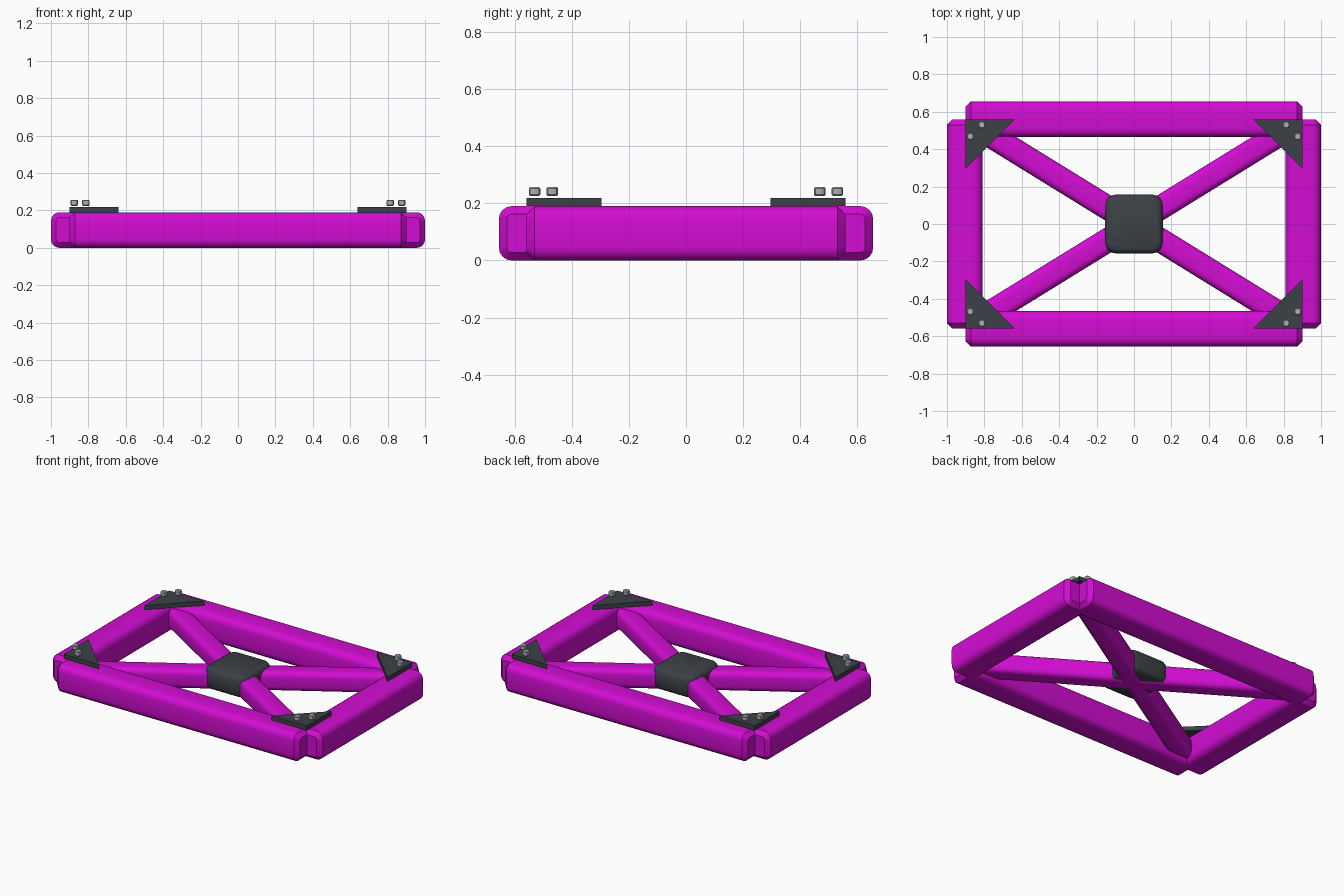
import bpy, bmesh
from math import sin, cos, pi, atan2, hypot
from mathutils import Matrix, Vector

cube = bpy.data.objects.get("Cube")
if cube:
    bpy.data.objects.remove(cube, do_unlink=True)


def material(name, rgb):
    m = bpy.data.materials.new(name)
    m.use_nodes = True
    m.diffuse_color = (*rgb, 1)
    m.node_tree.nodes["Principled BSDF"].inputs["Base Color"].default_value = (*rgb, 1)
    return m


MAGENTA = material("magenta paint", (0.65, 0.004, 0.65))
CHARCOAL = material("charcoal", (0.046, 0.052, 0.062))
STEEL = material("steel", (0.4, 0.43, 0.46))


def finish(name, bm, mat, matrix=Matrix()):
    bmesh.ops.recalc_face_normals(bm, faces=bm.faces)
    bm.transform(matrix)
    mesh = bpy.data.meshes.new(name)
    bm.to_mesh(mesh)
    bm.free()
    mesh.materials.append(mat)
    obj = bpy.data.objects.new(name, mesh)
    bpy.context.collection.objects.link(obj)
    bpy.ops.object.select_all(action='DESELECT')
    obj.select_set(True)
    bpy.context.view_layer.objects.active = obj
    bpy.ops.object.shade_smooth_by_angle(angle=pi / 5)
    return obj


def rounded_outline(w, h, r, inset, steps):
    """Rounded rectangle points, shrunk by inset."""
    hw, hh = w / 2 - inset, h / 2 - inset
    r = max(r - inset, 0.006)
    pts = []
    for q, (sx, sy) in enumerate(((1, 1), (-1, 1), (-1, -1), (1, -1))):
        for i in range(steps + 1):
            a = (q + i / steps) * pi / 2
            pts.append((sx * (hw - r) + r * cos(a), sy * (hh - r) + r * sin(a)))
    return pts


def rounded_bar(name, w, h, r, length, ends, mat, matrix, steps=4):
    """Bar along local z; ends lists (distance from end, inset)."""
    bm = bmesh.new()
    levels = [(-length / 2 + d, k) for d, k in ends]
    levels += [(-z, k) for z, k in reversed(levels)]
    rings = [[bm.verts.new((x, y, z)) for x, y in rounded_outline(w, h, r, k, steps)]
             for z, k in levels]
    for lo, hi in zip(rings, rings[1:]):
        n = len(lo)
        for i in range(n):
            j = (i + 1) % n
            bm.faces.new((lo[i], lo[j], hi[j], hi[i]))
    bm.faces.new(rings[0])
    bm.faces.new(rings[-1])
    return finish(name, bm, mat, matrix)


def lying(x, y, z, angle):
    """Places a bar horizontally, heading along the given angle."""
    return (Matrix.Translation((x, y, z)) @ Matrix.Rotation(angle, 4, 'Z')
            @ Matrix.Rotation(pi / 2, 4, 'Y'))


CHAMFER = [(0, 0.028), (0.028, 0)]
MID = 0.095

# Outer frame rails
for side, s in (("front", -1), ("back", 1)):
    rounded_bar(side + "_rail", 0.19, 0.19, 0.045, 1.8, CHAMFER, MAGENTA,
                lying(0, s * 0.56, MID, 0))
for side, s in (("left", 1), ("right", -1)):
    rounded_bar(side + "_rail", 0.19, 0.19, 0.045, 1.115, CHAMFER, MAGENTA,
                lying(s * 0.905, 0, MID, pi / 2))

# Crossed diagonal braces
for name, s in (("rising_brace", 1), ("falling_brace", -1)):
    rounded_bar(name, 0.13, 0.13, 0.035, 2 * hypot(0.87, 0.54), [(0, 0.02), (0.02, 0)],
                MAGENTA, lying(0, 0, MID, s * atan2(0.555, 0.9)))

# Central hub
rounded_bar("hub", 0.31, 0.315, 0.06, 0.145,
            [(0, 0.025), (0.007, 0.012), (0.025, 0)], CHARCOAL,
            Matrix.Translation((0, 0, 0.11)))

# Corner gusset plates, each with two bolts
for fb, sy in (("front", -1), ("back", 1)):
    for lr, sx in (("left", 1), ("right", -1)):
        corner = fb + "_" + lr
        bm = bmesh.new()
        tri = [bm.verts.new((sx * x, sy * y, 0.19))
               for x, y in ((0.9, 0.558), (0.638, 0.558), (0.9, 0.296))]
        face = bm.faces.new(tri)
        top = bmesh.ops.extrude_face_region(bm, geom=[face])["geom"]
        bmesh.ops.translate(bm, vec=Vector((0, 0, 0.029)),
                            verts=[v for v in top if isinstance(v, bmesh.types.BMVert)])
        finish(corner + "_gusset", bm, CHARCOAL)
        for n, (x, y) in enumerate(((0.875, 0.468), (0.813, 0.53)), 1):
            rounded_bar(f"{corner}_bolt_{n}", 0.04, 0.04, 0.016, 0.032,
                        [(0, 0.005), (0.005, 0)], STEEL,
                        Matrix.Translation((sx * x, sy * y, 0.241)), steps=2)
